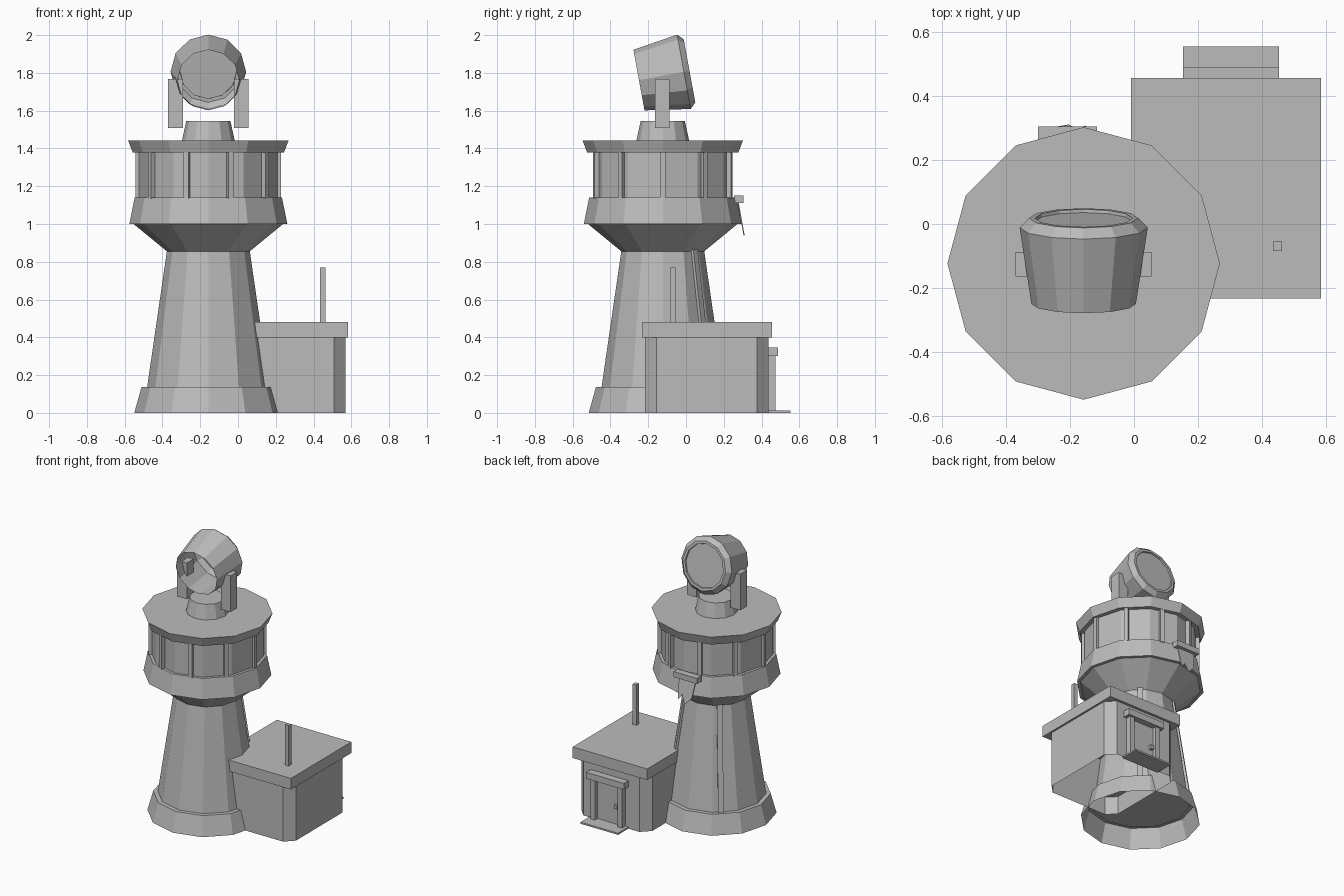
import bpy, bmesh, math
from mathutils import Matrix, Vector

cube = bpy.data.objects.get("Cube")
if cube:
    bpy.data.objects.remove(cube)

grey = bpy.data.materials.new("plain_grey")
grey.use_nodes = True
COLOUR = (0.5, 0.5, 0.5, 1)
grey.diffuse_color = COLOUR
grey.node_tree.nodes["Principled BSDF"].inputs["Base Color"].default_value = COLOUR

CX, CY, SIDES = -0.157, -0.123, 12
TOWER = Matrix.Translation((CX, CY, 0))


def finish(name, bm, matrix=Matrix()):
    bmesh.ops.recalc_face_normals(bm, faces=bm.faces)
    bm.transform(matrix)
    mesh = bpy.data.meshes.new(name)
    bm.to_mesh(mesh)
    bm.free()
    mesh.materials.append(grey)
    obj = bpy.data.objects.new(name, mesh)
    bpy.context.collection.objects.link(obj)
    return obj


def lathe(name, profile, matrix=TOWER, bottom=True, top=True):
    """Twelve-sided solid from (radius, height) points."""
    bm = bmesh.new()
    rings = []
    for r, z in profile:
        angles = [math.tau * i / SIDES for i in range(SIDES)]
        rings.append([bm.verts.new((r * math.cos(a), r * math.sin(a), z)) for a in angles])
    for low, high in zip(rings, rings[1:]):
        for i in range(SIDES):
            j = (i + 1) % SIDES
            bm.faces.new((low[i], low[j], high[j], high[i]))
    if bottom:
        bm.faces.new(rings[0][::-1])
    if top:
        bm.faces.new(rings[-1])
    return finish(name, bm, matrix)


def box(name, x, y, z, matrix=Matrix()):
    """Box from (low, high) ranges."""
    bm = bmesh.new()
    bmesh.ops.create_cube(bm, size=1)
    for v in bm.verts:
        v.co = [lo + (c + 0.5) * (hi - lo) for c, (lo, hi) in zip(v.co, (x, y, z))]
    return finish(name, bm, matrix)


def prism(name, outline, direction, capped=True):
    """Extrude a 3D outline along a direction."""
    bm = bmesh.new()
    a = [bm.verts.new(p) for p in outline]
    b = [bm.verts.new(Vector(p) + Vector(direction)) for p in outline]
    for i in range(len(a)):
        j = (i + 1) % len(a)
        bm.faces.new((a[i], a[j], b[j], b[i]))
    if capped:
        bm.faces.new(a[::-1])
        bm.faces.new(b)
    return finish(name, bm)


# Tower: open foot ring, tapered shaft, flared gallery, window drum and roof
lathe("tower_foot", [(0.392, 0), (0.354, 0.137), (0.32, 0.137)], bottom=False, top=False)
lathe("tower_shaft", [(0.325, 0.13), (0.219, 0.86)])
lathe("gallery_flare", [(0.219, 0.855), (0.402, 1.005)])
lathe("gallery_wall", [(0.4, 1.0), (0.418, 1.0), (0.39, 1.14), (0.36, 1.14)])
lathe("window_drum", [(0.37, 1.13), (0.37, 1.385)])
lathe("tower_roof", [(0.4, 1.378), (0.425, 1.443)])

# Window posts around the drum
for i in range(10):
    turn = TOWER @ Matrix.Rotation(math.tau * i / 10, 4, 'Z')
    box(f"window_post_{i + 1}", (0.345, 0.385), (-0.014, 0.014), (1.135, 1.38), turn)

# Two ribs leaning with the rear of the shaft
for i, angle in enumerate((50, 130)):
    lean = Matrix.Translation((0.316, 0, 0.135)) @ Matrix.Rotation(-math.atan2(0.106, 0.73), 4, 'Y')
    turn = TOWER @ Matrix.Rotation(math.radians(angle), 4, 'Z')
    box(f"shaft_rib_{i + 1}", (-0.03, 0.016), (-0.018, 0.018), (0, 0.735), turn @ lean)

# Lamp: pedestal, side arms and a tilted open-fronted housing
lathe("lamp_pedestal", [(0.14, 1.44), (0.117, 1.545)])
for name, x in (("right_arm", (-0.37, -0.292)), ("left_arm", (-0.022, 0.055))):
    box(name, x, (-0.164, -0.088), (1.508, 1.768))
tilt = Matrix.Translation((CX, -0.249, 1.762)) @ Matrix.Rotation(math.radians(-79.6), 4, 'X')
lathe("lamp_housing", [(0.163, 0), (0.2, 0.242), (0.17, 0.272), (0.152, 0.272), (0.15, 0.262)],
      tilt, bottom=False)

# Banner hanging from a bar at the rear of the gallery
box("banner_bar", (-0.3, -0.115), (0.255, 0.304), (1.11, 1.15))
cloth = [(-0.275, 1.12), (-0.14, 1.12), (-0.15, 0.96), (-0.18, 1.0), (-0.205, 0.94), (-0.255, 0.99)]
prism("banner", [(x, 0.272 + (1.12 - z) * 0.18, z) for x, z in cloth], (0, 0.006, 0))

# Hut: chamfered walls, slab roof and mast
W, D, CUT = 0.282, 0.326, 0.06
HX, HY = 0.287, 0.11
plan = [(W, D - CUT), (W - CUT, D), (CUT - W, D), (-W, D - CUT),
        (-W, CUT - D), (CUT - W, -D), (W - CUT, -D), (W, CUT - D)]
prism("hut_walls", [(HX + x, HY + y, 0) for x, y in plan], (0, 0, 0.405), capped=False)
box("hut_roof", (-0.01, 0.583), (-0.232, 0.455), (0.4, 0.48))
box("mast", (0.433, 0.462), (-0.084, -0.055), (0.47, 0.77))

# Doorway on the rear wall
box("door_canopy", (0.153, 0.452), (0.42, 0.488), (0.3, 0.345))
for name, x in (("right_door_post", 0.195), ("left_door_post", 0.41)):
    box(name, (x - 0.018, x + 0.018), (0.42, 0.474), (0, 0.302))
box("door", (0.21, 0.395), (0.43, 0.444), (0.012, 0.3))
box("door_handle", (0.222, 0.245), (0.44, 0.466), (0.13, 0.158))
box("door_step", (0.153, 0.452), (0.42, 0.553), (0, 0.012))
